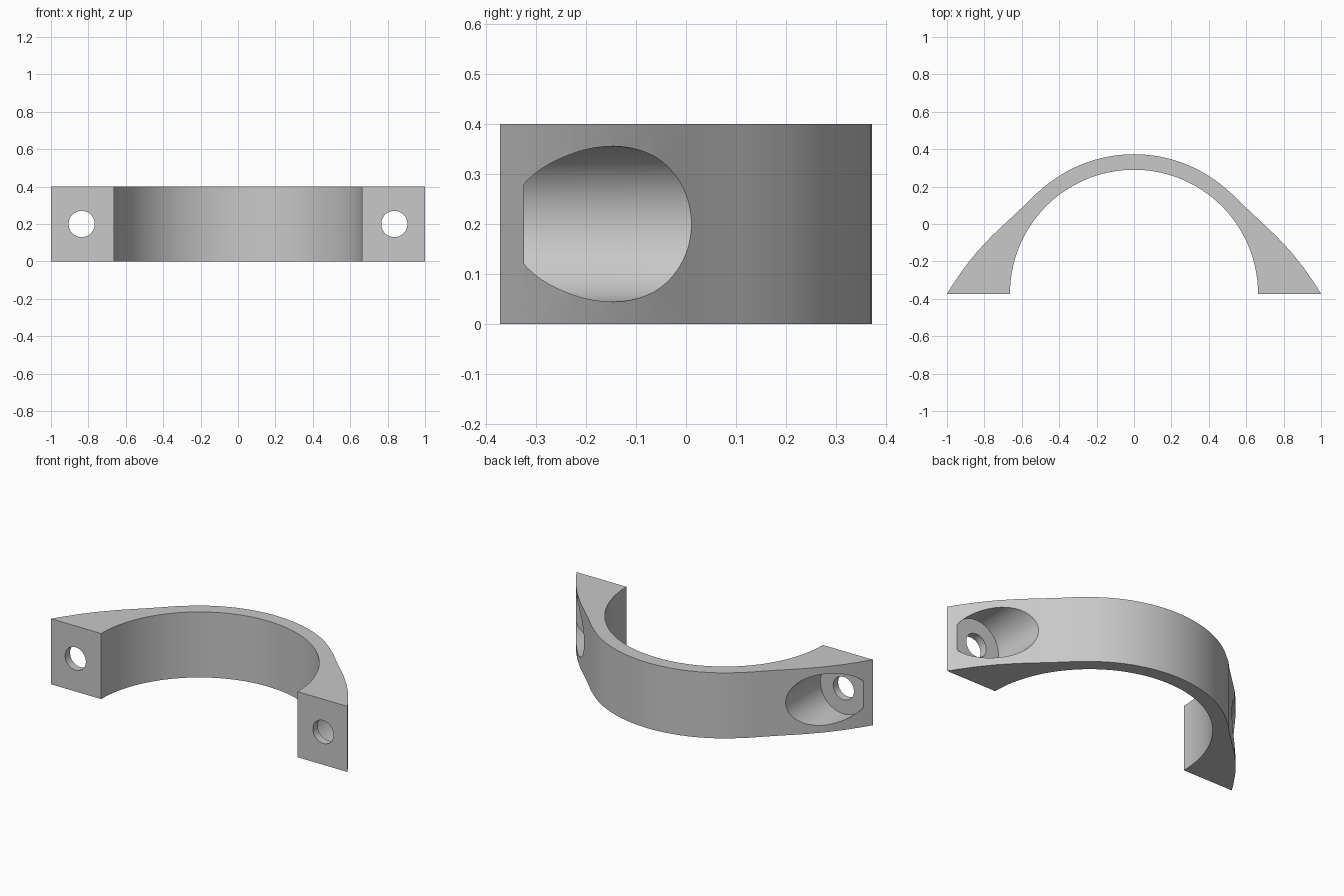
import bpy, bmesh, math
from mathutils import Matrix

cube = bpy.data.objects.get("Cube")
if cube:
    bpy.data.objects.remove(cube, do_unlink=True)

HEIGHT, BASE_Y = 0.4, -0.373
INNER_R, OUTER_R = 0.663, 0.746
BOLT_X, SEAT_Y = 0.836, -0.325

grey = bpy.data.materials.new("plain grey")
grey.use_nodes = True
colour = (0.58, 0.58, 0.58, 1)
grey.diffuse_color = colour
grey.node_tree.nodes["Principled BSDF"].inputs["Base Color"].default_value = colour


def make_object(name, bm):
    bmesh.ops.recalc_face_normals(bm, faces=bm.faces)
    mesh = bpy.data.meshes.new(name)
    bm.to_mesh(mesh)
    bm.free()
    mesh.materials.append(grey)
    obj = bpy.data.objects.new(name, mesh)
    bpy.context.collection.objects.link(obj)
    return obj


def arc(radius, start, end, steps):
    angles = [math.radians(start + (end - start) * i / steps) for i in range(steps + 1)]
    return [(radius * math.cos(a), BASE_Y + radius * math.sin(a)) for a in angles]


def cylinder_cutter(name, x, radius, y0, y1):
    bm = bmesh.new()
    place = (Matrix.Translation((x, (y0 + y1) / 2, HEIGHT / 2))
             @ Matrix.Rotation(math.pi / 2, 4, 'X'))
    bmesh.ops.create_cone(bm, cap_ends=True, segments=64, radius1=radius,
                          radius2=radius, depth=y1 - y0, matrix=place)
    obj = make_object(name, bm)
    obj.hide_render = True
    return obj


# Clamp profile: inner half circle, crown arc, and a curved flank to each foot
flank = [(1.0, BASE_Y), (0.97, SEAT_Y), (0.906, -0.232), (0.836, -0.145),
         (0.76, -0.064), (0.679, 0.012), (0.63, 0.058), (0.58, 0.106), (0.537, 0.15)]
crown = arc(OUTER_R, 48, 132, 40)
mirrored = [(-x, y) for x, y in reversed(flank)]
profile = flank + crown + mirrored + arc(INNER_R, 180, 0, 80)

bm = bmesh.new()
face = bm.faces.new([bm.verts.new((x, y, 0)) for x, y in profile])
extruded = bmesh.ops.extrude_face_region(bm, geom=[face])
top = [v for v in extruded["geom"] if isinstance(v, bmesh.types.BMVert)]
bmesh.ops.translate(bm, verts=top, vec=(0, 0, HEIGHT))
clamp = make_object("half_clamp", bm)

# Bolt hole and wide round screw seat in each foot
cutters = []
for side, label in ((1, "left"), (-1, "right")):
    cutters.append(cylinder_cutter(label + "_screw_seat", side * BOLT_X, 0.156, SEAT_Y, 0.6))
    cutters.append(cylinder_cutter(label + "_bolt_hole", side * BOLT_X, 0.07, -0.6, 0.5))

bpy.ops.object.select_all(action='DESELECT')
clamp.select_set(True)
bpy.context.view_layer.objects.active = clamp
for cutter in cutters:
    cut = clamp.modifiers.new(cutter.name, 'BOOLEAN')
    cut.operation = 'DIFFERENCE'
    cut.solver = 'EXACT'
    cut.object = cutter
    bpy.ops.object.modifier_apply(modifier=cut.name)
for cutter in cutters:
    bpy.data.objects.remove(cutter, do_unlink=True)

bpy.ops.object.shade_smooth_by_angle(angle=math.radians(30))
